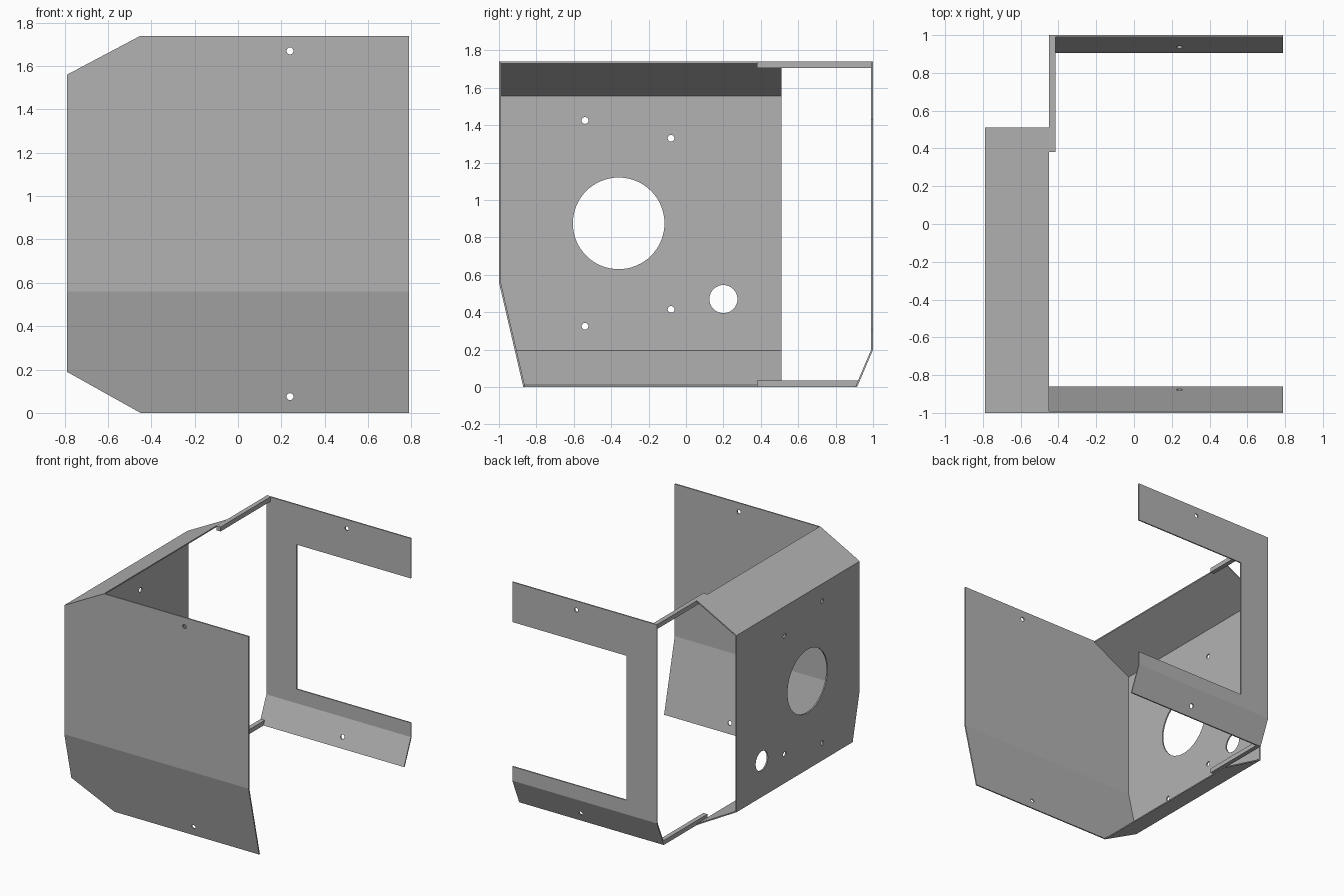
import bpy, bmesh
from math import sin, cos, pi

cube = bpy.data.objects.get("Cube")
if cube:
    bpy.data.objects.remove(cube, do_unlink=True)

metal = bpy.data.materials.new("grey sheet metal")
metal.use_nodes = True
GREY = (0.45, 0.45, 0.45, 1)
metal.diffuse_color = GREY
metal.node_tree.nodes["Principled BSDF"].inputs["Base Color"].default_value = GREY

# Overall dimensions
T = 0.01                      # sheet thickness
SIDE, EDGE, FREE = -0.79, -0.45, 0.79   # x of side wall, chamfer edge, free end
TOP, HIGH, LOW = 1.74, 1.56, 0.19       # z of top, upper and lower side wall edges
BACK = 0.51                   # rear end of the side wall
FRONT_FOLD, FRONT_IN = 0.56, 0.13
REAR_FOLD, REAR_IN = 0.2, 0.085


def circle(u, v, r, n=24):
    return [(u + r * cos(2 * pi * i / n), v + r * sin(2 * pi * i / n)) for i in range(n)]


def front_y(z):
    return -1 + FRONT_IN * max(0, 1 - z / FRONT_FOLD)


def rear_y(z):
    return 1 - REAR_IN * max(0, 1 - z / REAR_FOLD)


def panel(name, outline, place, holes=(), fold=None):
    """Fill an outline with holes, crease it at v = fold, then place (u, v, depth 0..1)."""
    curve = bpy.data.curves.new(name + "_outline", "CURVE")
    curve.dimensions = "2D"
    curve.fill_mode = "BOTH"
    curve.extrude = 0.5
    for loop in [outline, *holes]:
        spline = curve.splines.new("POLY")
        spline.points.add(len(loop) - 1)
        for point, (u, v) in zip(spline.points, loop):
            point.co = (u, v, 0, 1)
        spline.use_cyclic_u = True
    helper = bpy.data.objects.new(name + "_outline", curve)
    bpy.context.collection.objects.link(helper)
    graph = bpy.context.evaluated_depsgraph_get()
    mesh = bpy.data.meshes.new_from_object(helper.evaluated_get(graph))
    bpy.data.objects.remove(helper, do_unlink=True)

    bm = bmesh.new()
    bm.from_mesh(mesh)
    bmesh.ops.remove_doubles(bm, verts=bm.verts, dist=0.0001)
    if fold is not None:
        bmesh.ops.bisect_plane(bm, geom=bm.verts[:] + bm.edges[:] + bm.faces[:],
                               plane_co=(0, fold, 0), plane_no=(0, 1, 0))
    for vert in bm.verts:
        u, v, w = vert.co
        vert.co = place(u, v, w + 0.5)
    bmesh.ops.recalc_face_normals(bm, faces=bm.faces)
    for face in bm.faces:
        face.smooth = False
    bm.to_mesh(mesh)
    bm.free()
    mesh.name = name
    mesh.materials.clear()
    mesh.materials.append(metal)
    part = bpy.data.objects.new(name, mesh)
    bpy.context.collection.objects.link(part)


screw_holes = [circle(0.24, z, 0.016) for z in (0.075, 1.67)]

# Front panel, folded inward near the bottom
panel("front_panel",
      [(EDGE, 0), (FREE, 0), (FREE, TOP), (EDGE, TOP), (SIDE, HIGH), (SIDE, LOW)],
      lambda x, z, w: (x, front_y(z) + T * w, z), screw_holes, FRONT_FOLD)

# Rear C-shaped frame, folded inward at the bottom
panel("rear_frame",
      [(EDGE, 0), (FREE, 0), (FREE, 0.31), (-0.19, 0.31),
       (-0.19, 1.43), (FREE, 1.43), (FREE, TOP), (EDGE, TOP)],
      lambda x, z, w: (x, rear_y(z) - T * w, z), screw_holes, REAR_FOLD)

# Side wall with a large opening, a cable hole and four mounting holes
mounts = [(-0.54, 1.425), (-0.08, 1.33), (-0.08, 0.415), (-0.54, 0.325)]
side_holes = [circle(-0.36, 0.875, 0.245, 64), circle(0.2, 0.47, 0.075, 40)]
side_holes += [circle(y, z, 0.018) for y, z in mounts]
panel("side_wall",
      [(front_y(LOW), LOW), (BACK, LOW), (BACK, HIGH), (-1, HIGH), (-1, FRONT_FOLD)],
      lambda y, z, w: (SIDE + T * w, y, z), side_holes)

# Sloped strips joining the side wall to the top and bottom edges
for name, z0, z1, inward in (("upper_strip", HIGH, TOP, -T), ("lower_strip", LOW, 0, T)):
    def slope(y, x, w, z0=z0, z1=z1, inward=inward):
        return (x, y, z0 + (z1 - z0) * (x - SIDE) / (EDGE - SIDE) + inward * w)
    panel(name, [(front_y(z0), SIDE), (BACK, SIDE), (BACK, EDGE), (front_y(z1), EDGE)], slope)

# Rails carrying the rear frame
for name, z0, z1 in (("upper_rail", TOP - 0.035, TOP), ("lower_rail", 0, 0.035)):
    panel(name, [(0.38, z0), (rear_y(z0), z0), (rear_y(z1), z1), (0.38, z1)],
          lambda y, z, w: (EDGE + 0.035 * w, y, z))
